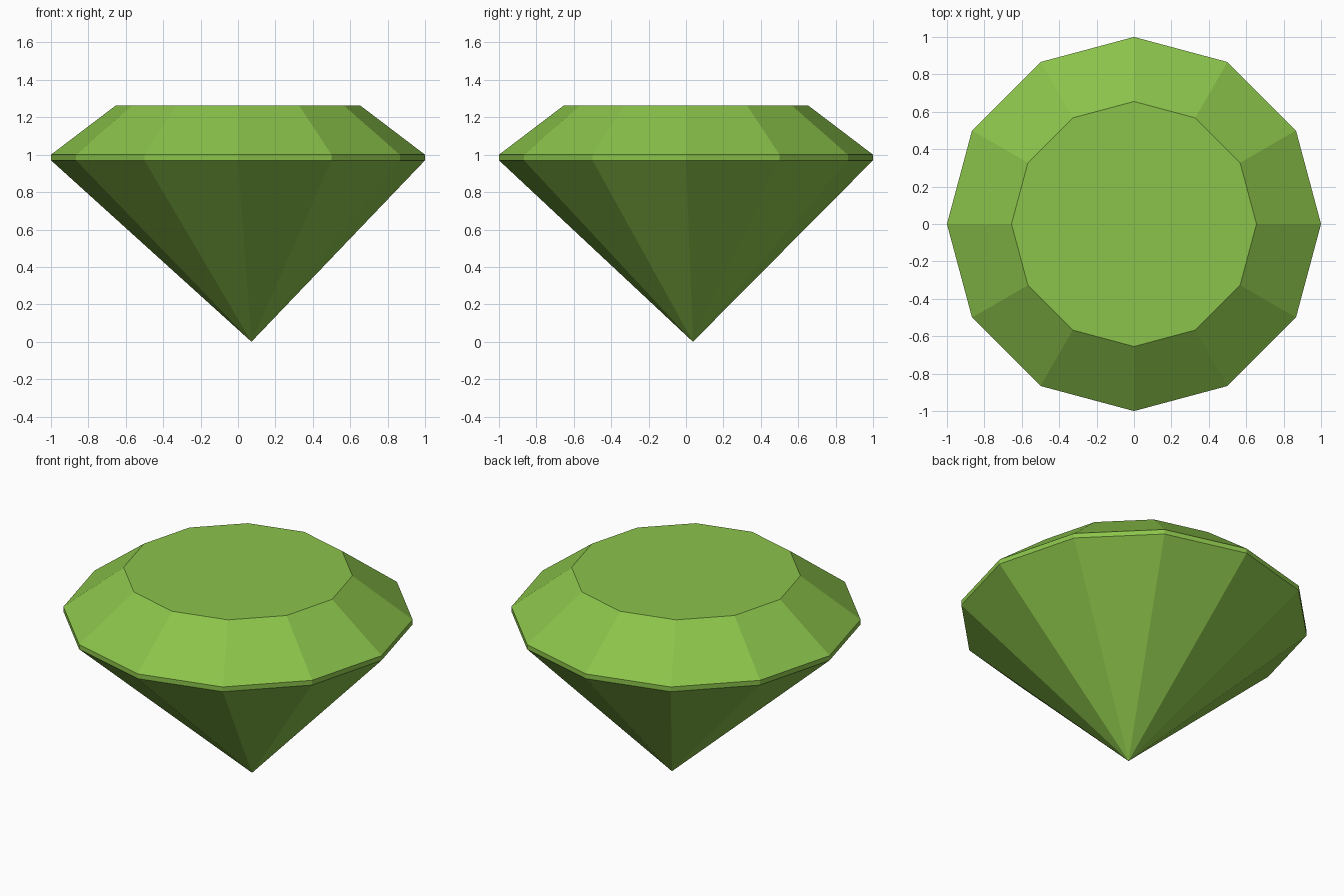
import bpy
import bmesh
from math import cos, sin, tau

cube = bpy.data.objects.get("Cube")
if cube:
    bpy.data.objects.remove(cube, do_unlink=True)

SIDES = 12

# Material
green = bpy.data.materials.new("light_green")
green.use_nodes = True
colour = (0.258, 0.546, 0.069, 1.0)
green.diffuse_color = colour
green.node_tree.nodes["Principled BSDF"].inputs["Base Color"].default_value = colour


def ring(bm, radius, z):
    """Add one horizontal ring of vertices."""
    return [bm.verts.new((radius * cos(tau * i / SIDES), radius * sin(tau * i / SIDES), z))
            for i in range(SIDES)]


def bridge(bm, lower, upper):
    """Join two rings with a band of flat facets."""
    for i in range(SIDES):
        j = (i + 1) % SIDES
        bm.faces.new((lower[i], lower[j], upper[j], upper[i]))


bm = bmesh.new()
girdle_low = ring(bm, 1.0, 0.97)
girdle_high = ring(bm, 1.0, 1.0)
table = ring(bm, 0.655, 1.262)

# Girdle, crown and flat table
bridge(bm, girdle_low, girdle_high)
bridge(bm, girdle_high, table)
bm.faces.new(table)

# Pavilion, meeting at a slightly off-centre point
tip = bm.verts.new((0.072, 0.037, 0.0))
for i in range(SIDES):
    bm.faces.new((tip, girdle_low[(i + 1) % SIDES], girdle_low[i]))

bmesh.ops.recalc_face_normals(bm, faces=bm.faces)
mesh = bpy.data.meshes.new("cut_gem")
bm.to_mesh(mesh)
bm.free()
mesh.materials.append(green)
gem = bpy.data.objects.new("cut_gem", mesh)
bpy.context.collection.objects.link(gem)
